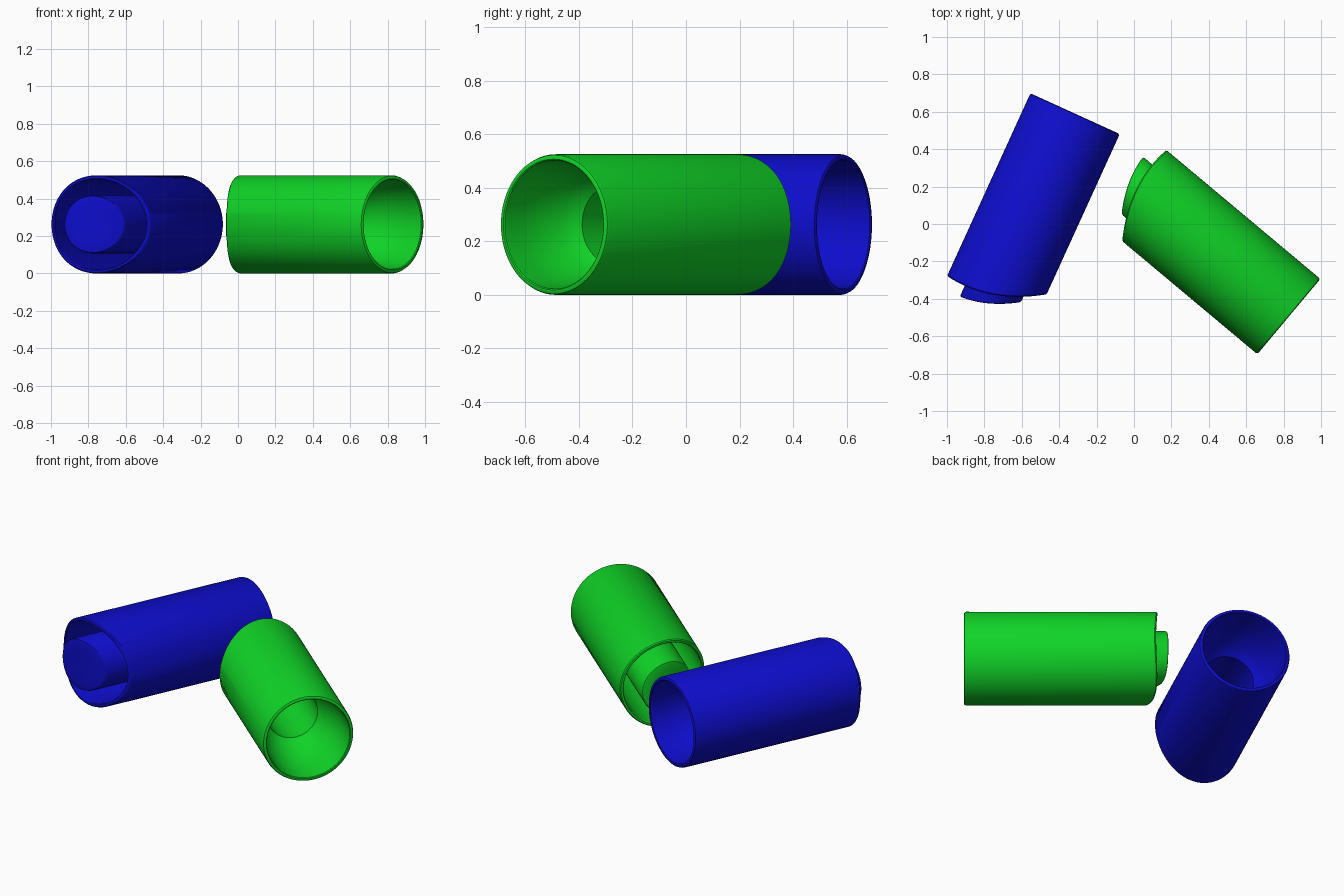
import bpy, bmesh, math
from mathutils import Vector

if "Cube" in bpy.data.objects:
    bpy.data.objects.remove(bpy.data.objects["Cube"])

R = 0.2625      # outer radius of the housing
SEG = 96


def material(name, rgb):
    m = bpy.data.materials.new(name)
    m.diffuse_color = (*rgb, 1)
    m.use_nodes = True
    m.node_tree.nodes["Principled BSDF"].inputs["Base Color"].default_value = m.diffuse_color
    return m


# Oblique, curved back ends: axial position as a function of the sideways offset
def housing_end(v):
    return 1.063 + 0.25 * v - 0.8 * v * v


def core_end(v):
    return 1.115 + 0.35 * v - 1.0 * v * v


BOWL = [(0.238, 0.03), (0.235, 0.09), (0.226, 0.16), (0.21, 0.22),
        (0.188, 0.28), (0.165, 0.32), (0.145, 0.34)]

# Closed profile: (radius, axial offset, end curve or None)
PROFILE = [(r, -0.02, core_end) for r in (0.0, 0.05, 0.1, 0.143)]      # inside of the core cap
PROFILE += [(r, u, None) for r, u in reversed(BOWL)]                   # reflector bowl
PROFILE += [(0.24, 0.004, None), (0.244, 0.0, None), (0.252, 0.0, None),
            (0.259, 0.004, None), (R, 0.013, None)]                    # front rim
PROFILE += [(R, -0.006, housing_end), (0.257, 0.0, housing_end),
            (0.246, 0.0, housing_end), (0.242, -0.006, housing_end)]   # back rim
PROFILE += [(r + 0.008, u + 0.02, None) for r, u in BOWL[1:]]          # back of the bowl
PROFILE += [(0.155, 0.355, None), (0.155, -0.01, core_end), (0.151, -0.002, core_end),
            (0.145, 0.0, core_end), (0.1, 0.0, core_end), (0.05, 0.0, core_end),
            (0.0, 0.0, core_end)]                                      # core tube and cap


def spotlight(name, front, axis, mat):
    """Revolve the profile around a horizontal axis running from front to back."""
    d = Vector((*axis, 0)).normalized()
    side = Vector((d.y, -d.x, 0))
    centre = Vector((*front, R))
    bm = bmesh.new()
    rings = []
    for r, off, end in PROFILE:
        ring = []
        for i in range(SEG if r else 1):
            a = 2 * math.pi * i / SEG
            v, w = r * math.cos(a), r * math.sin(a)
            u = off + (end(v) if end else 0)
            ring.append(bm.verts.new(centre + d * u + side * v + Vector((0, 0, w))))
        rings.append(ring)
    for a, b in zip(rings, rings[1:]):
        for i in range(SEG):
            j = (i + 1) % SEG
            quad = [a[i % len(a)], a[j % len(a)], b[j % len(b)], b[i % len(b)]]
            bm.faces.new(list(dict.fromkeys(quad)))
    bmesh.ops.recalc_face_normals(bm, faces=bm.faces[:])
    me = bpy.data.meshes.new(name)
    bm.to_mesh(me)
    bm.free()
    me.materials.append(mat)
    ob = bpy.data.objects.new(name, me)
    bpy.context.collection.objects.link(ob)
    bpy.ops.object.select_all(action='DESELECT')
    ob.select_set(True)
    bpy.context.view_layer.objects.active = ob
    bpy.ops.object.shade_smooth_by_angle(angle=math.radians(30))


spotlight("blue_can_housing", (-0.315, 0.59), (-0.415, -0.91), material("blue", (0.004, 0.004, 0.6)))
spotlight("green_can_housing", (0.828, -0.495), (-0.767, 0.642), material("green", (0.005, 0.65, 0.02)))
